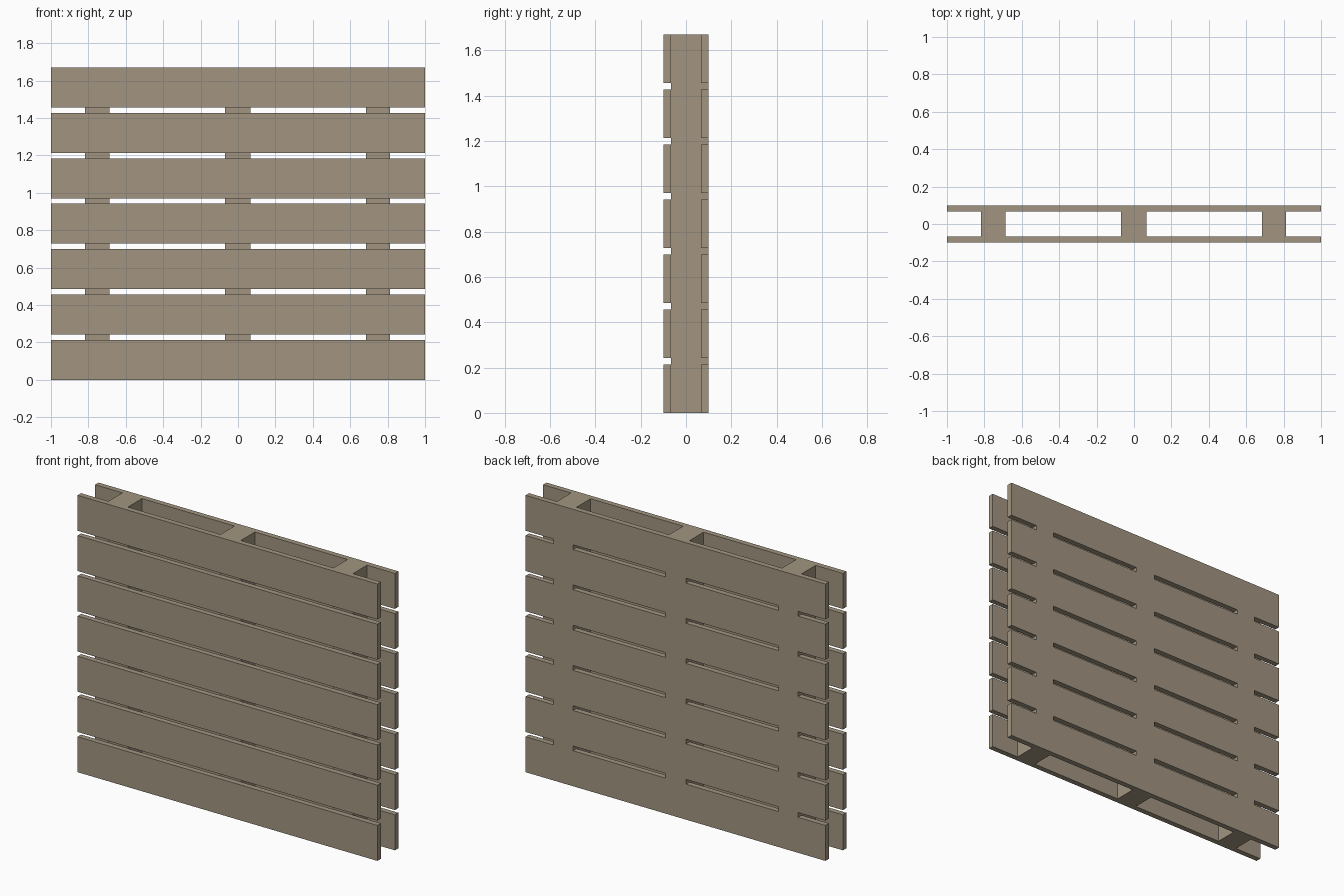
import bpy

if "Cube" in bpy.data.objects:
    bpy.data.objects.remove(bpy.data.objects["Cube"])

# Weathered wood colour
wood = bpy.data.materials.new("wood")
wood.diffuse_color = (0.36, 0.30, 0.22, 1)
wood.use_nodes = True
wood.node_tree.nodes["Principled BSDF"].inputs["Base Color"].default_value = wood.diffuse_color

HEIGHT = 1.67
SLATS = 7
SLAT_H = 0.214
PITCH = (HEIGHT - SLAT_H) / (SLATS - 1)
OUTER, INNER = 0.10, 0.067
STRINGERS = [(-0.818, -0.688), (-0.07, 0.066), (0.684, 0.814)]


def box(name, x, y, z):
    """Box spanning the given (min, max) ranges."""
    spans = (x, y, z)
    bpy.ops.mesh.primitive_cube_add(size=1, location=[(a + b) / 2 for a, b in spans])
    ob = bpy.context.object
    ob.name = name
    ob.scale = [b - a for a, b in spans]
    bpy.ops.object.transform_apply(location=False, rotation=False, scale=True)
    ob.data.materials.append(wood)
    return ob


# Upright stringers between the two faces
for x in STRINGERS:
    box("stringer", x, (-INNER, INNER), (0, HEIGHT))

for i in range(SLATS):
    z0 = i * PITCH
    # Front and back boards
    box("front_slat", (-1, 1), (-OUTER, -INNER), (z0, z0 + SLAT_H))
    box("back_slat", (-1, 1), (INNER, OUTER), (z0, z0 + SLAT_H))
    # Stringers fill the back gaps flush with the boards
    if i < SLATS - 1:
        for x in STRINGERS:
            box("back_gap_filler", x, (INNER, OUTER), (z0 + SLAT_H, z0 + PITCH))
